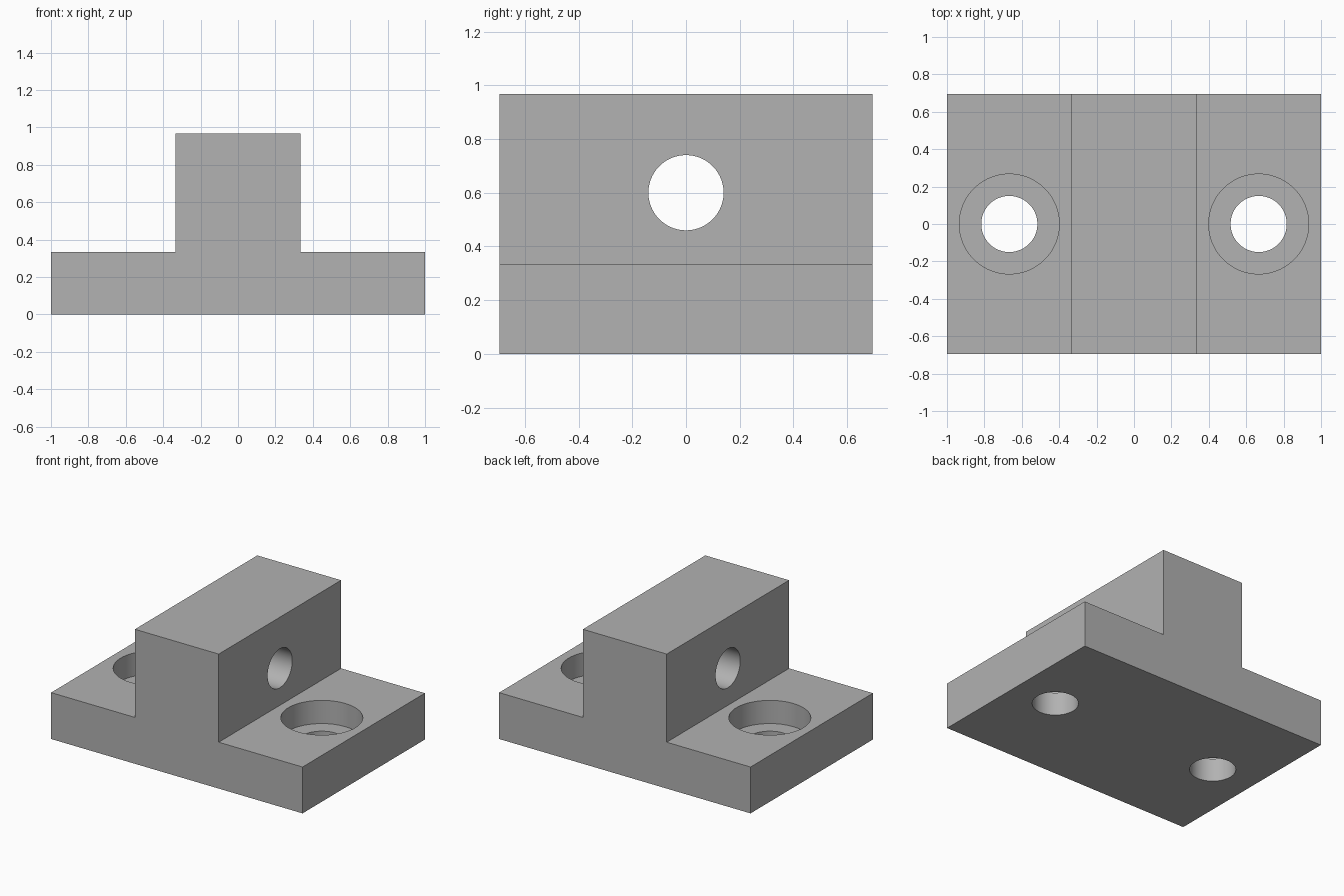
import bpy
import bmesh
from math import pi

if "Cube" in bpy.data.objects:
    bpy.data.objects.remove(bpy.data.objects["Cube"], do_unlink=True)

# Overall sizes
HALF_DEPTH = 0.695
BASE_TOP = 1 / 3
RIB_HALF = 1 / 3
HEIGHT = 0.967

grey = bpy.data.materials.new("plain grey")
grey.use_nodes = True
colour = (0.445, 0.445, 0.445, 1)
grey.diffuse_color = colour
grey.node_tree.nodes["Principled BSDF"].inputs["Base Color"].default_value = colour


def cutter(name, radius, length, location, rotation=(0, 0, 0)):
    """Hidden cylinder used to drill a hole."""
    bpy.ops.mesh.primitive_cylinder_add(vertices=96, radius=radius, depth=length,
                                        location=location, rotation=rotation)
    obj = bpy.context.object
    obj.name = name
    obj.hide_render = True
    obj.data.materials.append(grey)
    return obj


# Mounting block: stepped profile extruded from front to back
half = [(RIB_HALF, HEIGHT), (RIB_HALF, BASE_TOP), (1, BASE_TOP), (1, 0)]
profile = half + [(-x, z) for x, z in reversed(half)]
bm = bmesh.new()
face = bm.faces.new([bm.verts.new((x, -HALF_DEPTH, z)) for x, z in profile])
swept = bmesh.ops.extrude_face_region(bm, geom=[face])["geom"]
bmesh.ops.translate(bm, vec=(0, 2 * HALF_DEPTH, 0),
                    verts=[v for v in swept if isinstance(v, bmesh.types.BMVert)])
bmesh.ops.recalc_face_normals(bm, faces=bm.faces)
mesh = bpy.data.meshes.new("mounting_block")
bm.to_mesh(mesh)
bm.free()
mesh.materials.append(grey)
block = bpy.data.objects.new("mounting_block", mesh)
bpy.context.collection.objects.link(block)

# Cross hole through the rib, and a counterbored bolt hole in each flange
cutters = [cutter("cross_hole_cutter", 0.14, 1, (0, 0, 0.6), (0, pi / 2, 0))]
for side, x in (("left", 2 / 3), ("right", -2 / 3)):
    cutters.append(cutter(side + "_bolt_hole_cutter", 0.15, 1, (x, 0, 0.2)))
    cutters.append(cutter(side + "_counterbore_cutter", 0.267, 0.4, (x, 0, BASE_TOP / 2 + 0.2)))

# Drill the holes, then drop the cutters
bpy.ops.object.select_all(action='DESELECT')
block.select_set(True)
bpy.context.view_layer.objects.active = block
for tool in cutters:
    drill = block.modifiers.new(tool.name, 'BOOLEAN')
    drill.operation = 'DIFFERENCE'
    drill.solver = 'EXACT'
    drill.object = tool
    bpy.ops.object.modifier_apply(modifier=drill.name)
for tool in cutters:
    bpy.data.objects.remove(tool, do_unlink=True)

# Smooth hole walls with crisp edges
bpy.ops.object.shade_smooth_by_angle(angle=pi / 6)
